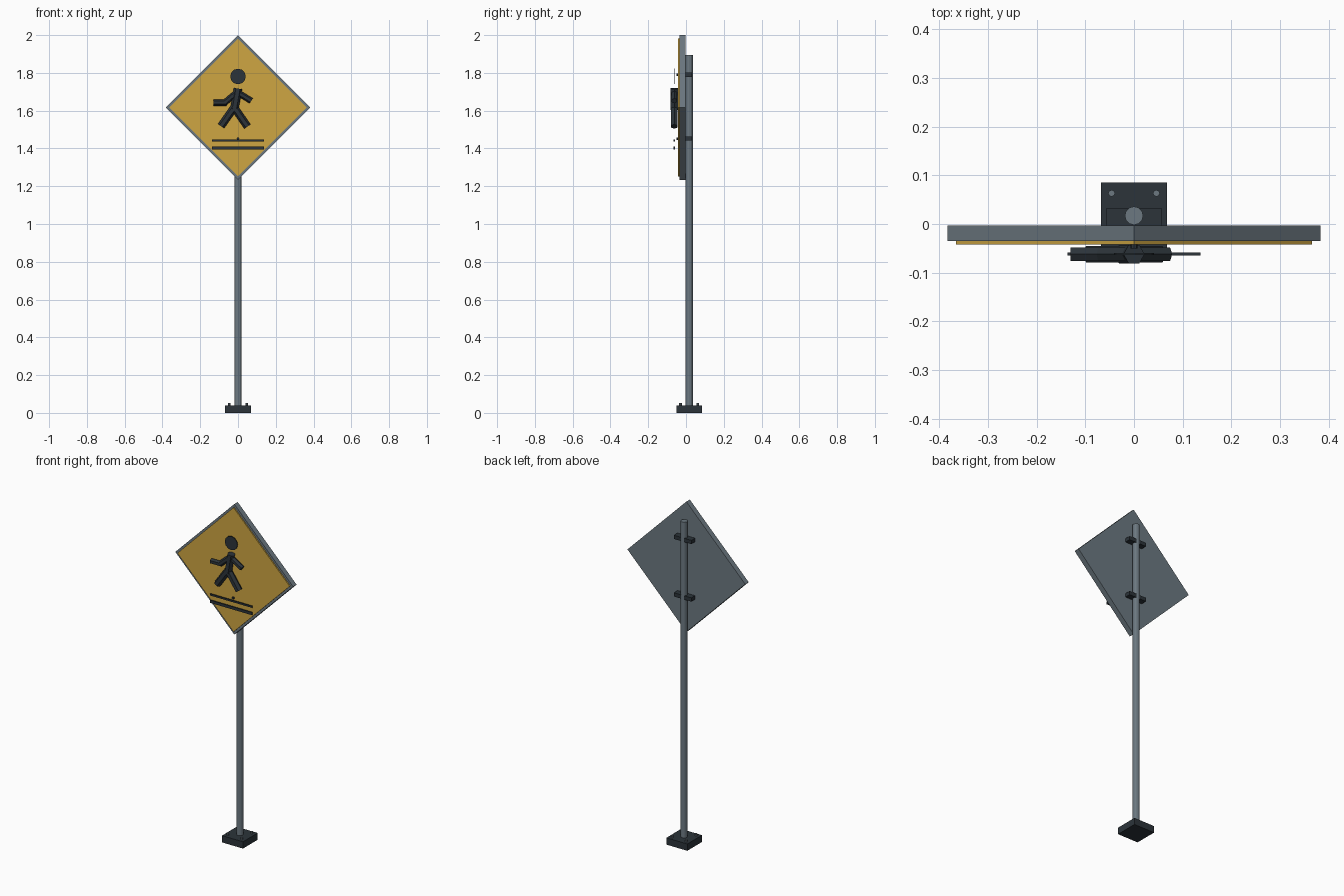
import bpy, math
from mathutils import Vector

if "Cube" in bpy.data.objects:
    bpy.data.objects.remove(bpy.data.objects["Cube"])


def material(name, rgb):
    m = bpy.data.materials.new(name)
    m.use_nodes = True
    m.diffuse_color = (*rgb, 1)
    m.node_tree.nodes["Principled BSDF"].inputs["Base Color"].default_value = (*rgb, 1)
    return m


steel = material("galvanised steel", (0.15, 0.19, 0.22))
yellow = material("warning yellow", (0.62, 0.38, 0.055))
dark = material("charcoal", (0.025, 0.034, 0.042))


def finish(name, mat):
    ob = bpy.context.object
    ob.name = ob.data.name = name
    ob.data.materials.append(mat)
    return ob


def box(name, mat, low, high, turn=0):
    low, high = Vector(low), Vector(high)
    bpy.ops.mesh.primitive_cube_add(size=1, location=(low + high) / 2, rotation=(0, turn, 0))
    ob = finish(name, mat)
    ob.scale = high - low
    return ob


def rod(name, mat, start, end, radius, sides):
    start, end = Vector(start), Vector(end)
    axis = end - start
    bpy.ops.mesh.primitive_cylinder_add(vertices=sides, radius=radius, depth=axis.length,
                                        location=(start + end) / 2)
    ob = finish(name, mat)
    ob.rotation_euler = axis.to_track_quat("Z", "Y").to_euler()
    return ob


def diamond(name, mat, reach, front, back):
    # Square plate turned on its corner; reach is centre to corner
    h, z = reach / math.sqrt(2), 1.617
    box(name, mat, (-h, front, z - h), (h, back, z + h), math.pi / 4)


# Base plate, post and anchor bolts
post_y = 0.017
box("base_plate", dark, (-0.068, post_y - 0.068, 0), (0.068, post_y + 0.068, 0.04))
rod("post", steel, (0, post_y, 0.04), (0, post_y, 1.895), 0.019, 12)
for sx in (-1, 1):
    for sy in (-1, 1):
        x, y = sx * 0.046, post_y + sy * 0.046
        rod("anchor_bolt", steel, (x, y, 0.038), (x, y, 0.052), 0.007, 8)

# Sign panel with yellow face
diamond("sign_panel", steel, 0.383, -0.035, -0.003)
diamond("sign_face", yellow, 0.365, -0.042, -0.035)

# Clamps and the bolts that come through the face
for z in (1.452, 1.79):
    box("clamp", dark, (-0.057, -0.003, z - 0.011), (0.057, 0.032, z + 0.011))
    rod("face_bolt", dark, (0, -0.041, z), (0, -0.05, z), 0.007, 8)

# Walking figure
fy = -0.062
rod("head", dark, (0, fy - 0.002, 1.781), (0, fy + 0.002, 1.781), 0.041, 12)
limbs = [
    ("torso", (0, 1.717), (-0.02, 1.605), 0.022),
    ("right_upper_arm", (-0.008, 1.695), (-0.072, 1.641), 0.016),
    ("right_forearm", (-0.062, 1.642), (-0.13, 1.642), 0.016),
    ("left_arm", (0, 1.695), (0.07, 1.652), 0.016),
    ("right_leg", (-0.018, 1.62), (-0.09, 1.518), 0.02),
    ("left_leg", (-0.022, 1.62), (0.05, 1.516), 0.02),
]
for name, a, b, radius in limbs:
    rod(name, dark, (a[0], fy, a[1]), (b[0], fy, b[1]), radius, 6)

# Crossing lines under the figure
for name, z, height in (("upper_line", 1.443, 0.01), ("lower_line", 1.403, 0.016)):
    box(name, dark, (-0.137, fy - 0.003, z - height / 2), (0.137, fy + 0.003, z + height / 2))
